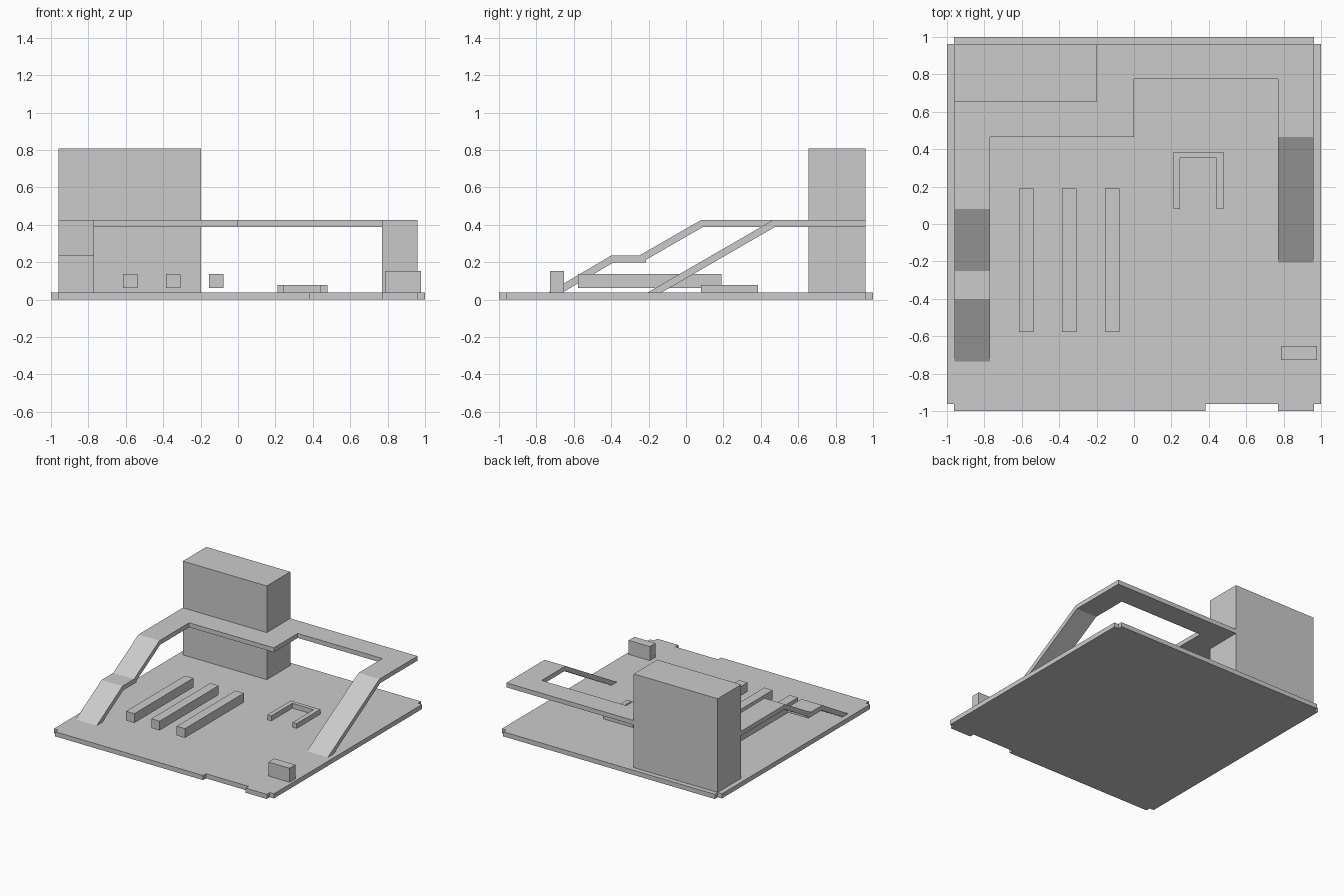
import bpy, bmesh

if "Cube" in bpy.data.objects:
    bpy.data.objects.remove(bpy.data.objects["Cube"])

T = 0.038  # sheet thickness, also the floor level


def prism(name, points, offset):
    """Extrude a closed outline of 3D points along an offset vector."""
    bm = bmesh.new()
    face = bm.faces.new([bm.verts.new(p) for p in points])
    ext = bmesh.ops.extrude_face_region(bm, geom=[face])
    verts = [g for g in ext["geom"] if isinstance(g, bmesh.types.BMVert)]
    bmesh.ops.translate(bm, verts=verts, vec=offset)
    bmesh.ops.recalc_face_normals(bm, faces=bm.faces)
    mesh = bpy.data.meshes.new(name)
    bm.to_mesh(mesh)
    bm.free()
    obj = bpy.data.objects.new(name, mesh)
    bpy.context.collection.objects.link(obj)
    return obj


def slab(name, outline, z0, z1):
    return prism(name, [(x, y, z0) for x, y in outline], (0, 0, z1 - z0))


def box(name, x0, x1, y0, y1, z0, z1):
    return slab(name, [(x0, y0), (x1, y0), (x1, y1), (x0, y1)], z0, z1)


def ramp(name, profile, x0, x1):
    return prism(name, [(x0, y, z) for y, z in profile], (x1 - x0, 0, 0))


# Floor plate with notched corners and a front cut-out
a, b = 0.962, 1.0
slab("floor_plate", [(-a, -b), (0.383, -b), (0.383, -a), (0.77, -a), (0.77, -b),
                     (a, -b), (a, -a), (b, -a), (b, a), (a, a), (a, b),
                     (-a, b), (-a, a), (-b, a), (-b, -a), (-a, -a)], 0, T)

# Raised walkway
slab("upper_walkway", [(-0.96, 0.08), (-0.77, 0.08), (-0.77, 0.465), (0, 0.465),
                       (0, 0.775), (0.77, 0.775), (0.77, 0.465), (0.96, 0.465),
                       (0.96, 0.96), (-0.96, 0.96)], 0.388, 0.425)

# Left ramp with a landing, and straight right ramp
ramp("left_ramp", [(0.08, 0.425), (-0.25, 0.235), (-0.40, 0.235), (-0.735, T),
                   (-0.66, T), (-0.39, 0.197), (-0.215, 0.197), (-0.215, 0.212),
                   (0.09, 0.388), (0.09, 0.425)], -0.96, -0.77)
ramp("right_ramp", [(0.465, 0.425), (-0.205, T), (-0.13, T), (0.475, 0.388),
                    (0.475, 0.425)], 0.77, 0.96)

# Rear tower
box("rear_tower", -0.96, -0.197, 0.655, 0.96, T, 0.808)

# Three long bars hovering over the floor
for i in range(3):
    x = -0.614 + i * 0.23
    box(f"long_bar_{i + 1}", x, x + 0.076, -0.577, 0.189, 0.062, 0.138)

# U-shaped frame
slab("u_frame", [(0.21, 0.08), (0.247, 0.08), (0.247, 0.354), (0.44, 0.354),
                 (0.44, 0.08), (0.478, 0.08), (0.478, 0.386), (0.21, 0.386)], T, 0.078)

# Small front block
box("front_block", 0.786, 0.979, -0.728, -0.653, T, 0.153)
